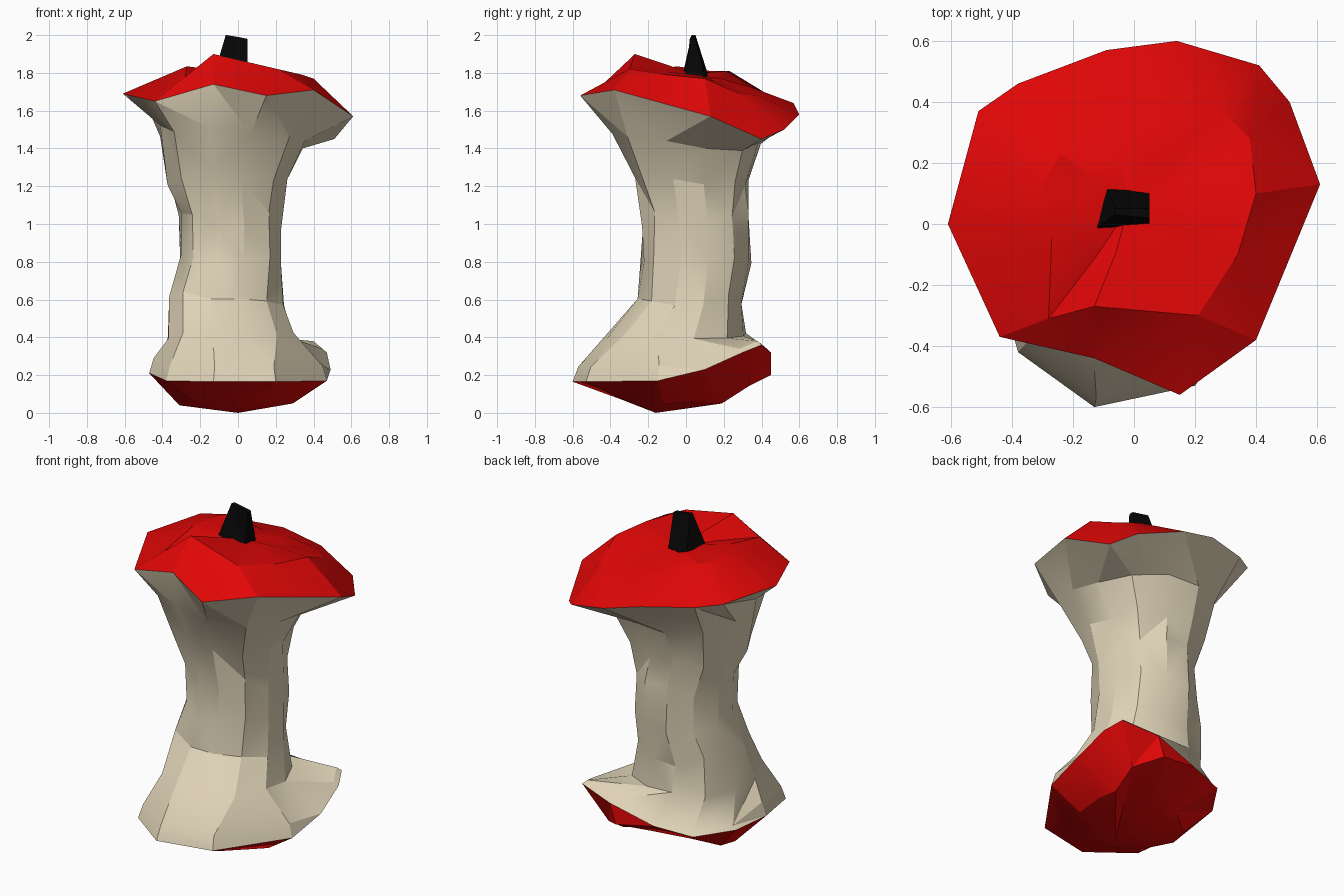
import bpy
import bmesh
import math
import random
from mathutils import Vector

random.seed(4)
if "Cube" in bpy.data.objects:
    bpy.data.objects.remove(bpy.data.objects["Cube"], do_unlink=True)


def make_material(name, colour):
    material = bpy.data.materials.new(name)
    material.use_nodes = True
    material.diffuse_color = (*colour, 1)
    shader = material.node_tree.nodes["Principled BSDF"]
    shader.inputs["Base Color"].default_value = (*colour, 1)
    shader.inputs["Roughness"].default_value = 0.8
    return material


red = make_material("apple red", (0.75, 0.002, 0.002))
cream = make_material("flesh cream", (0.75, 0.66, 0.48))
black = make_material("stem black", (0.002, 0.002, 0.002))


def loft(name, rings, material, start=None, end=None, smooth=22):
    """Join rings of equal length with triangles, closing the ends with fans."""
    bm = bmesh.new()
    loops = [[bm.verts.new(point) for point in ring] for ring in rings]
    count = len(loops[0])
    for low, high in zip(loops, loops[1:]):
        for i in range(count):
            j = (i + 1) % count
            # split each quad along its shorter diagonal for natural facets
            a, b, c, d = low[i], low[j], high[j], high[i]
            if (a.co - c.co).length < (b.co - d.co).length:
                triangles = (a, b, c), (a, c, d)
            else:
                triangles = (a, b, d), (b, c, d)
            for triangle in triangles:
                bm.faces.new(triangle)
    for tip, loop in ((start, loops[0]), (end, loops[-1])):
        if tip:
            vertex = bm.verts.new(tip)
            for i in range(count):
                bm.faces.new((loop[i], loop[(i + 1) % count], vertex))
    bmesh.ops.recalc_face_normals(bm, faces=bm.faces)
    # make sure normals point away from the axis of the shell
    middle = sum((v.co for v in bm.verts), Vector()) / len(bm.verts)
    outward = sum((f.calc_center_median() - middle).dot(f.normal) * f.calc_area() for f in bm.faces)
    if outward < 0:
        bmesh.ops.reverse_faces(bm, faces=bm.faces)
    mesh = bpy.data.meshes.new(name)
    bm.to_mesh(mesh)
    bm.free()
    mesh.materials.append(material)
    part = bpy.data.objects.new(name, mesh)
    bpy.context.collection.objects.link(part)
    bpy.ops.object.select_all(action="DESELECT")
    part.select_set(True)
    bpy.context.view_layer.objects.active = part
    bpy.ops.object.shade_smooth_by_angle(angle=math.radians(smooth))


def waist_ring(z, left, right, front, back, slope=0.0, corner=0.04, rough=0.045):
    """Uneven, slightly squared slice of the core, given its four extents."""
    ring = []
    for i in range(12):
        angle = math.tau * i / 12 + 0.25
        scale = 1 + corner * math.sin(2 * angle) ** 2 + random.uniform(-rough, rough)
        x = (left + right) / 2 + (right - left) / 2 * math.cos(angle) * scale
        y = (front + back) / 2 + (back - front) / 2 * math.sin(angle) * scale
        ring.append((x, y, z + slope * (x + y) + random.uniform(-rough, rough)))
    return ring


# Edges where skin meets flesh, counter-clockwise from the left side
upper_rim = [
    (.61, .13, 1.57), (.51, .40, 1.45), (.41, .52, 1.50), (.14, .60, 1.58),
    (-.09, .57, 1.64), (-.38, .46, 1.67), (-.51, .37, 1.69), (-.61, 0, 1.69),
    (-.44, -.37, 1.65), (-.13, -.44, 1.74), (.15, -.56, 1.68), (.40, -.38, 1.71)]
lower_rim = [
    (.49, .10, .23), (.47, .30, .32), (.42, .40, .36), (.20, .45, .32),
    (-.08, .42, .24), (-.30, .36, .21), (-.44, .15, .21), (-.47, -.10, .21),
    (-.38, -.42, .17), (-.13, -.60, .165), (.20, -.53, .165), (.47, -.15, .17)]

# Eaten core: thick lip, narrow waist, flare under the upper skin
lip = [(x * .95, y * .95, z + (.08 if y < 0 else .02)) for x, y, z in lower_rim]
loft("core_flesh", [
    lower_rim, lip,
    waist_ring(.41, -.38, .30, -.42, .32, rough=.02),
    waist_ring(.61, -.36, .24, -.26, .30),
    waist_ring(.82, -.31, .24, -.24, .34),
    waist_ring(1.02, -.31, .24, -.24, .33),
    waist_ring(1.24, -.37, .25, -.28, .32, corner=.12),
    waist_ring(1.45, -.42, .35, -.38, .39, slope=-.1, corner=.12, rough=.03),
    upper_rim], cream)

# Upper skin: outer slope, crest and dimple around the stem
crest = [
    (.40, .10, 1.77), (.38, .28, 1.69), (.28, .38, 1.68), (.10, .33, 1.73),
    (-.08, .36, 1.71), (-.24, .23, 1.81), (-.30, .13, 1.81), (-.27, -.05, 1.835),
    (-.28, -.31, 1.78), (-.13, -.27, 1.90), (.21, -.30, 1.82), (.34, -.10, 1.79)]
dimple = [(x * .45, y * .45 + .03, 1.80 + (z - 1.80) * .4) for x, y, z in crest]
loft("upper_skin", [upper_rim, crest, dimple], red, end=(-.02, .05, 1.79))

# Lower skin: shallow lopsided bowl
bowl = [
    (.30, .06, .06), (.29, .19, .05), (.29, .33, .14), (.16, .45, .20),
    (.02, .30, .14), (-.16, .17, .09), (-.29, .08, .05), (-.31, -.03, .04),
    (-.25, -.25, .07), (-.08, -.34, .07), (.13, -.33, .07), (.29, -.12, .05)]
loft("lower_skin", [lower_rim, bowl], red, end=(0, -.16, 0))

# Stem: small tapered wedge
stem_base = [(-.13, -.02, 1.78), (.05, 0, 1.78), (.05, .10, 1.78), (-.09, .12, 1.78)]
stem_tip = [(-.065, .03, 2), (.05, .02, 1.98), (.05, .05, 1.98), (-.06, .05, 2)]
loft("stem", [stem_base, stem_tip], black, start=(-.03, .05, 1.78), end=(0, .04, 1.99), smooth=10)
